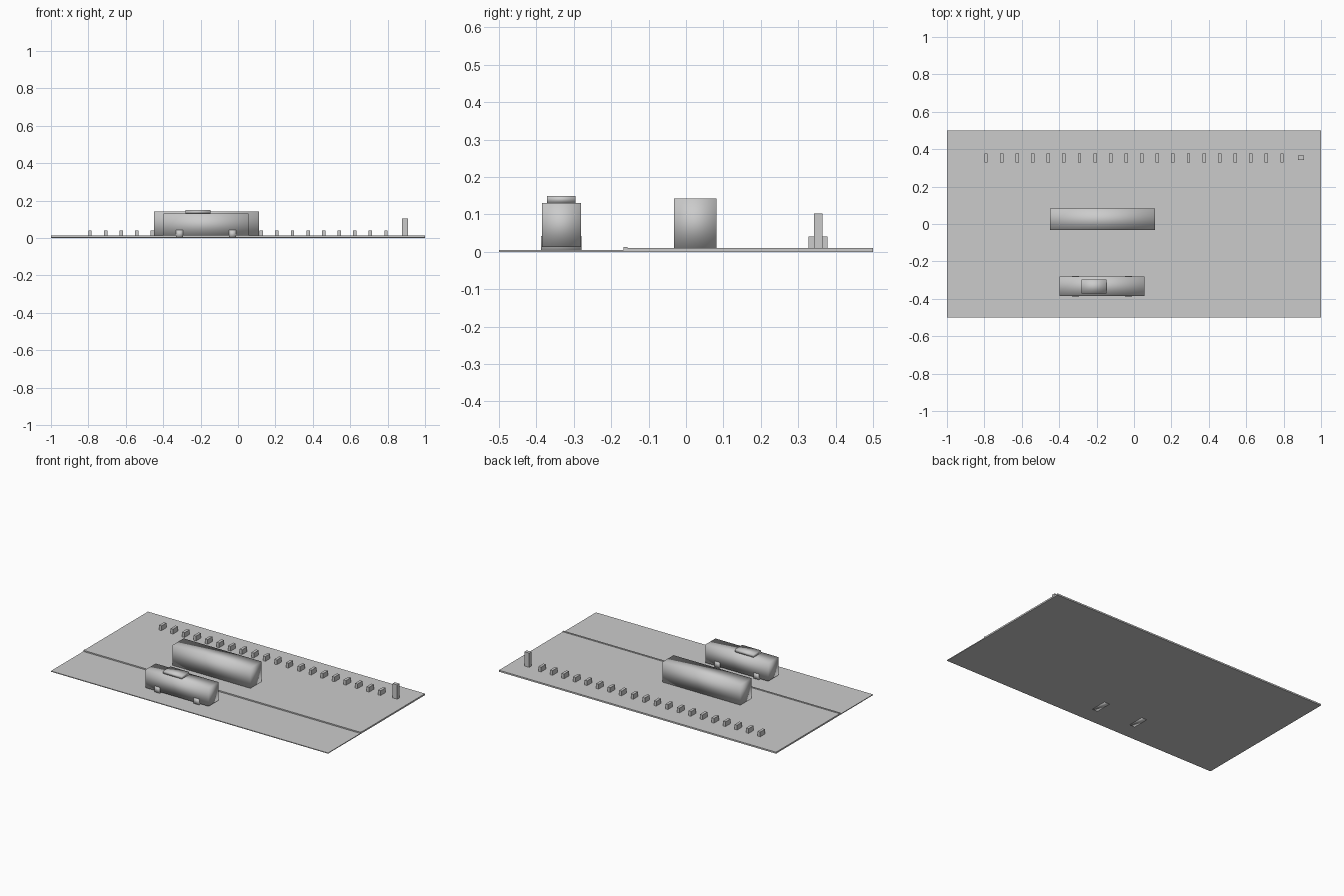
import bpy

if "Cube" in bpy.data.objects:
    bpy.data.objects.remove(bpy.data.objects["Cube"])

grey = bpy.data.materials.new("plain_grey")
grey.diffuse_color = (0.6, 0.6, 0.6, 1)
grey.use_nodes = True
grey.node_tree.nodes["Principled BSDF"].inputs["Base Color"].default_value = grey.diffuse_color


def box(name, x, y, z, smooth=False):
    """Box spanning the given (min, max) ranges."""
    bpy.ops.mesh.primitive_cube_add(size=1)
    ob = bpy.context.object
    ob.name = name
    for v in ob.data.vertices:
        v.co = [(lo + hi) / 2 + c * (hi - lo) for c, (lo, hi) in zip(v.co, (x, y, z))]
    for p in ob.data.polygons:
        p.use_smooth = smooth
    ob.data.materials.append(grey)
    return ob


# Ground: road, raised pavement and the kerb between them
box("road", (-1, 1), (-0.5, -0.16), (0, 0.005))
box("pavement", (-1, 1), (-0.16, 0.5), (0, 0.01))
box("kerb", (-1, 1), (-0.167, -0.156), (0.001, 0.013))

# Long shelter block on the pavement, softly shaded
box("shelter", (-0.45, 0.112), (-0.032, 0.082), (0.01, 0.142), True)

# Bus on the road with a roof unit and full-width wheel blocks
box("bus_body", (-0.397, 0.057), (-0.385, -0.281), (0.013, 0.131), True)
box("roof_unit", (-0.28, -0.146), (-0.371, -0.296), (0.131, 0.149), True)
for side, cx in (("rear", -0.312), ("front", -0.029)):
    box(side + "_wheels", (cx - 0.019, cx + 0.019), (-0.388, -0.279), (0.0, 0.042), True)

# Row of low bollards along the back
for i in range(20):
    cx = -0.791 + i * 1.582 / 19
    box(f"bollard_{i + 1}", (cx - 0.009, cx + 0.009), (0.328, 0.378), (0.009, 0.041))

# Post at the end of the row
box("post", (0.876, 0.91), (0.342, 0.365), (0.009, 0.103))
